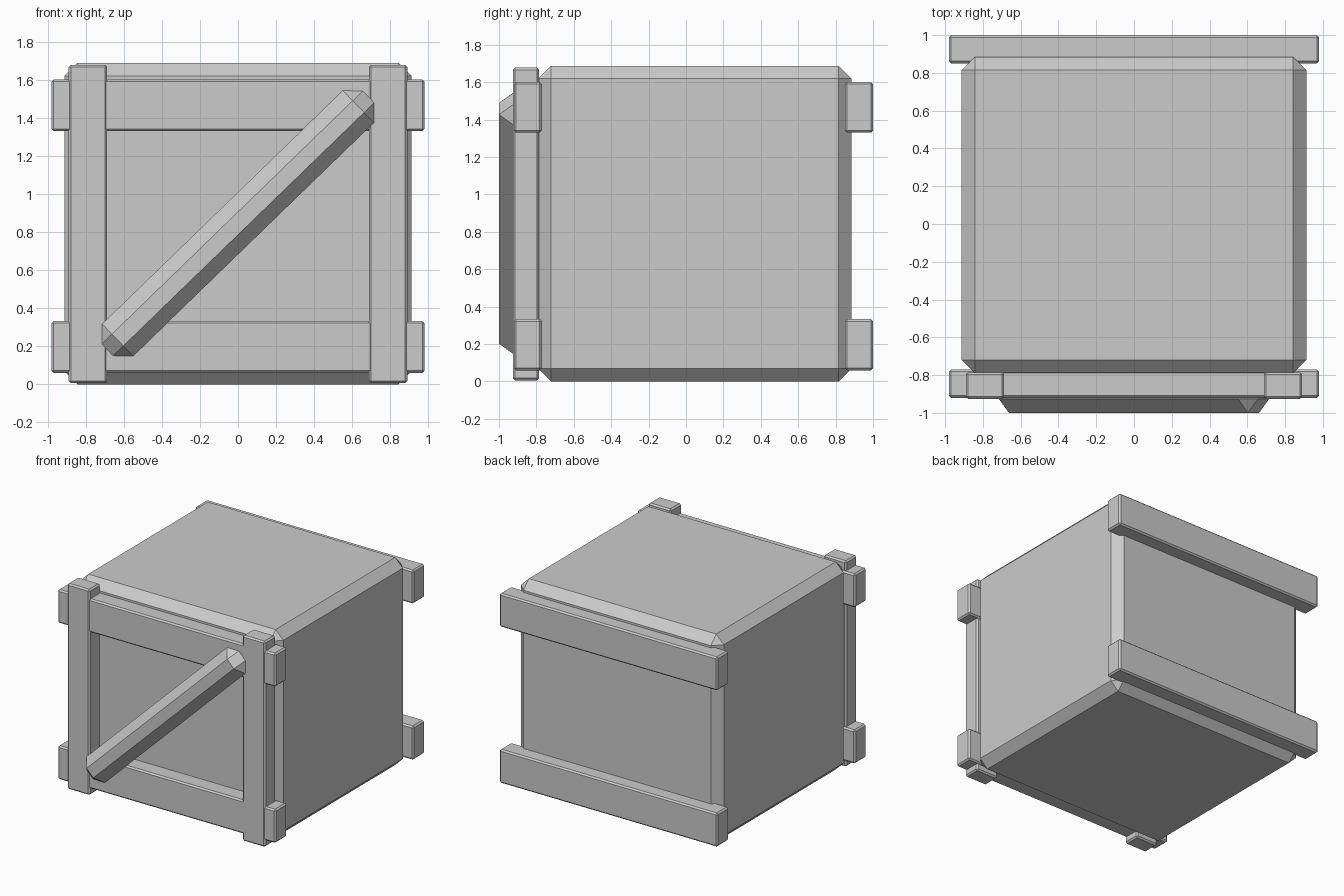
import bpy, math

if "Cube" in bpy.data.objects:
    bpy.data.objects.remove(bpy.data.objects["Cube"])


def block(name, x, y, z, bevel, angle=0.0):
    """Chamfered box spanning the (min, max) ranges, tilted about y."""
    spans = (x, y, z)
    centre = [(a + b) / 2 for a, b in spans]
    size = [b - a for a, b in spans]
    bpy.ops.mesh.primitive_cube_add(size=1, location=centre)
    ob = bpy.context.object
    ob.name = name
    ob.scale = size
    bpy.ops.object.transform_apply(location=False, rotation=False, scale=True)
    ob.rotation_euler = (0, -angle, 0)
    mod = ob.modifiers.new("chamfer", "BEVEL")
    mod.width = bevel
    mod.segments = 1
    return ob


# Main crate body
block("crate_body", (-0.912, 0.912), (-0.79, 0.885), (0.0, 1.688), 0.069)

# Horizontal rails, front and back
for level, z in (("lower", (0.06, 0.333)), ("upper", (1.33, 1.602))):
    block(f"front_{level}_rail", (-0.98, 0.98), (-0.92, -0.77), z, 0.012)
    block(f"back_{level}_rail", (-0.98, 0.98), (0.85, 1.0), z, 0.012)

# Upright front posts
block("front_left_post", (-0.89, -0.687), (-0.926, -0.785), (0.006, 1.678), 0.012)
block("front_right_post", (0.687, 0.89), (-0.926, -0.785), (0.006, 1.678), 0.012)

# Diagonal brace, tapered to ridges along its edges
block("diagonal_brace", (-0.955, 0.955), (-1.0, -0.85), (0.728, 0.963),
      0.0745, math.radians(44.1))
